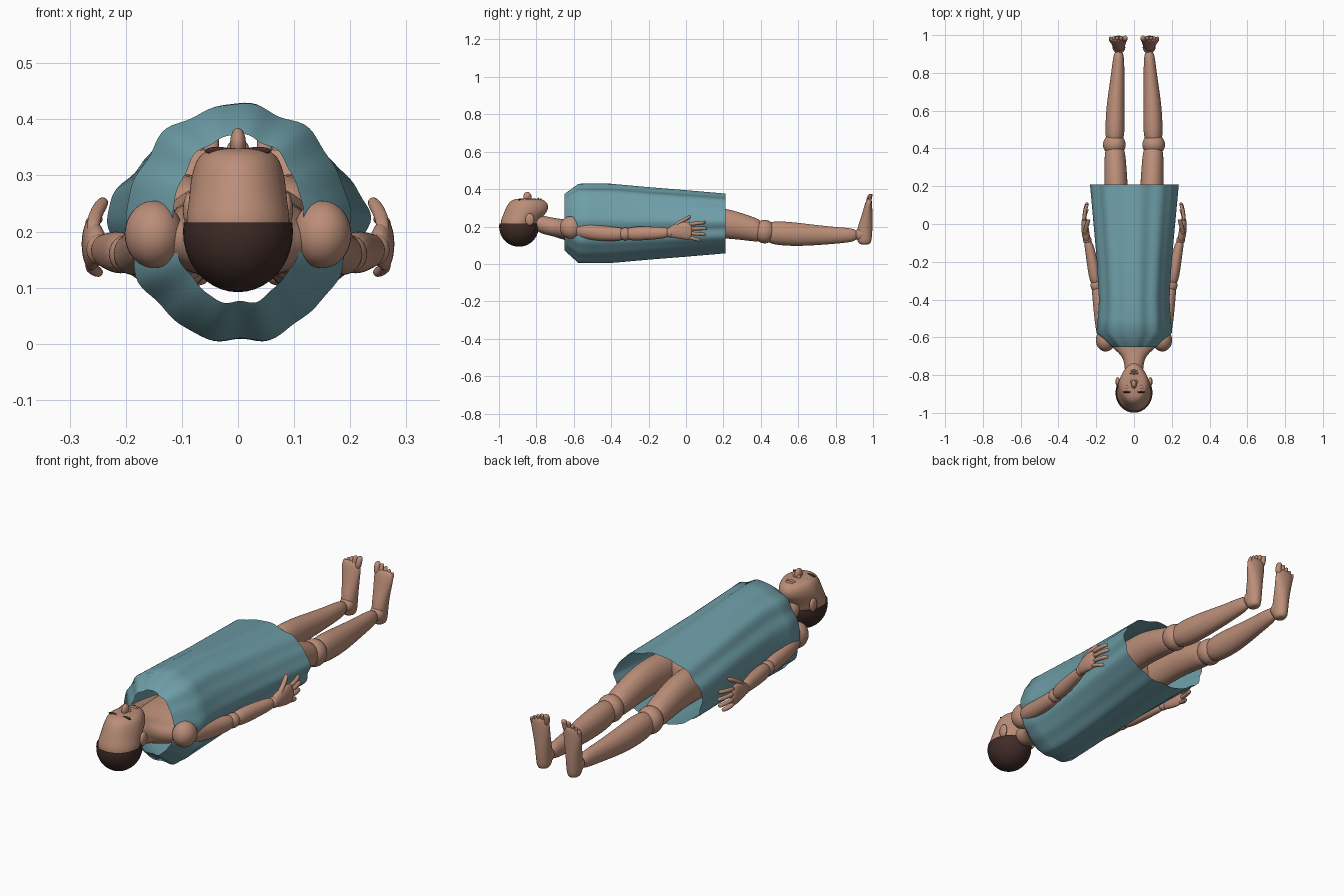
import bpy, bmesh, math
from mathutils import Vector

if "Cube" in bpy.data.objects:
    bpy.data.objects.remove(bpy.data.objects["Cube"])

def material(name, rgb):
    m = bpy.data.materials.new(name)
    m.diffuse_color = (*rgb, 1)
    m.use_nodes = True
    m.node_tree.nodes["Principled BSDF"].inputs["Base Color"].default_value = m.diffuse_color
    return m

SKIN = material("skin", (0.50, 0.27, 0.19))
CLOTH = material("cloth", (0.155, 0.34, 0.39))
HAIR = material("hair", (0.05, 0.025, 0.02))

def finish(name, bm, mat, mirror=False, subsurf=0):
    bmesh.ops.recalc_face_normals(bm, faces=bm.faces)
    for f in bm.faces:
        f.smooth = True
    me = bpy.data.meshes.new(name)
    bm.to_mesh(me)
    bm.free()
    me.materials.append(mat)
    ob = bpy.data.objects.new(name, me)
    bpy.context.collection.objects.link(ob)
    if mirror:
        ob.modifiers.new("mirror", 'MIRROR')
        ob.modifiers["mirror"].use_mirror_merge = False
        ob.modifiers["mirror"].use_clip = False
    if subsurf:
        s = ob.modifiers.new("smooth", 'SUBSURF')
        s.levels = s.render_levels = subsurf
    return ob

def loft(name, sections, axis='Y', n=16, mat=SKIN, mirror=False, subsurf=2,
         shape=None, caps=True):
    """Sections are (x, y, z, radius across x, other radius), rings square to the axis."""
    bm = bmesh.new()
    rings = []
    for i, (x, y, z, ra, rb) in enumerate(sections):
        ring = []
        for k in range(n):
            t = 2 * math.pi * k / n
            fa, fb = shape(t, i) if shape else (1, 1)
            a, b = ra * fa * math.cos(t), rb * fb * math.sin(t)
            ring.append(bm.verts.new((x + a, y, z + b) if axis == 'Y' else (x + a, y + b, z)))
        rings.append(ring)
    for r, s in zip(rings, rings[1:]):
        for k in range(n):
            bm.faces.new((r[k], r[(k + 1) % n], s[(k + 1) % n], s[k]))
    if caps:
        bm.faces.new(rings[0])
        bm.faces.new(rings[-1])
    return finish(name, bm, mat, mirror, subsurf)

def ball(name, loc, radii, mat=SKIN, mirror=False, cut_above=None):
    bm = bmesh.new()
    bmesh.ops.create_uvsphere(bm, u_segments=32, v_segments=20, radius=1)
    for v in bm.verts:
        v.co = Vector(loc) + Vector([c * r for c, r in zip(v.co, radii)])
    if cut_above is not None:
        bmesh.ops.bisect_plane(bm, geom=bm.verts[:] + bm.edges[:] + bm.faces[:],
                               plane_co=(0, 0, cut_above), plane_no=(0, 0, 1), clear_outer=True)
    return finish(name, bm, mat, mirror)

def digit(name, points, r, axis):
    """Finger or toe with a rounded tip."""
    secs = [(*p, r, r) for p in points]
    d = (Vector(points[-1]) - Vector(points[-2])).normalized() * r * 0.6
    secs.append((*(Vector(points[-1]) + d), r * 0.7, r * 0.7))
    return loft(name, secs, axis, 10, mirror=True, subsurf=1)

# gown: open wavy tube, folds deeper toward the hem
def folds(t, i):
    f = 1 + 0.018 * math.sin(9 * t + 0.05 * i) + 0.012 * math.sin(14 * t + 1)
    return f, f

loft("gown", [(0, -.65, .222, .115, .15), (0, -.575, .215, .198, .211), (0, -.50, .215, .19, .212),
              (0, -.40, .215, .184, .211), (0, -.20, .215, .195, .193), (0, 0, .215, .213, .177),
              (0, .21, .215, .232, .159)],
     n=112, mat=CLOTH, subsurf=0, shape=folds, caps=False)

# neck and torso
loft("neck_and_torso", [(0, -.82, .225, .045, .045), (0, -.75, .205, .05, .05), (0, -.70, .195, .06, .05),
                        (0, -.66, .185, .11, .055), (0, -.62, .18, .15, .06), (0, -.50, .19, .15, .08),
                        (0, -.20, .20, .125, .08), (0, 0, .21, .15, .09), (0, .07, .21, .11, .07)], n=24)

# head: face narrows toward the chin
def chin(t, i):
    return 1 - 0.22 * max(0, math.sin(t)), 1

loft("face", [(0, -.893, .17, .085, .09), (0, -.892, .215, .096, .104), (0, -.877, .25, .089, .107),
              (0, -.855, .28, .087, .117), (0, -.845, .315, .081, .112), (0, -.845, .34, .068, .092),
              (0, -.845, .35, .04, .058)], axis='Z', n=24, shape=chin)
ball("hair", (0, -.893, .2), (.098, .106, .108), HAIR, cut_above=.216)
ball("nose", (0, -.848, .358), (.014, .022, .027))
ball("nostril", (.011, -.836, .35), (.008, .01, .01), mirror=True)
ball("eyebrow", (.036, -.89, .344), (.023, .005, .007), HAIR, True)
ball("closed_eye", (.035, -.863, .34), (.018, .011, .01), mirror=True)
ball("upper_lip", (0, -.79, .345), (.024, .006, .009))
ball("lower_lip", (0, -.777, .342), (.02, .006, .009))
ball("ear", (.086, -.835, .238), (.012, .024, .032), mirror=True)

# arms
ball("shoulder", (.15, -.615, .195), (.052, .06, .06), mirror=True)
loft("upper_arm", [(.155, -.62, .19, .04, .045), (.175, -.50, .168, .036, .043),
                   (.187, -.40, .16, .033, .04), (.197, -.32, .16, .03, .034)], mirror=True)
ball("elbow", (.199, -.325, .16), (.031, .036, .034), mirror=True)
loft("forearm", [(.2, -.33, .16, .03, .034), (.212, -.25, .163, .033, .04),
                 (.23, -.15, .165, .028, .033), (.246, -.08, .168, .022, .027)], mirror=True)
ball("wrist", (.247, -.085, .168), (.023, .022, .027), mirror=True)
loft("palm", [(.248, -.10, .17, .019, .026), (.256, -.05, .178, .022, .042),
              (.262, 0, .178, .018, .05), (.262, .035, .175, .014, .045)], mirror=True)
for name, za, zb, tip in [("index_finger", .212, .222, .098), ("middle_finger", .189, .19, .108),
                          ("ring_finger", .165, .158, .10), ("little_finger", .143, .128, .072)]:
    digit(name, [(.262, .01, za), (.264, (tip + .01) / 2, (za + zb) / 2), (.25, tip, zb)], .0105, 'Y')
digit("thumb", [(.258, -.07, .195), (.258, -.03, .226), (.242, .018, .25)], .0125, 'Y')

# legs
loft("thigh", [(.085, -.08, .215, .07, .085), (.093, .10, .22, .065, .085), (.095, .21, .22, .063, .083),
               (.1, .35, .188, .058, .068), (.102, .42, .172, .05, .058)], mirror=True)
ball("knee", (.104, .42, .173), (.06, .058, .063), mirror=True)
loft("lower_leg", [(.103, .41, .17, .05, .06), (.1, .53, .162, .053, .068), (.097, .65, .155, .048, .06),
                   (.085, .80, .152, .035, .045), (.08, .93, .155, .028, .036)], mirror=True)
ball("ankle", (.08, .935, .157), (.034, .032, .036), mirror=True)

# feet point up, soles face +y
loft("foot", [(.08, .957, .102, .022, .027), (.08, .953, .122, .033, .04), (.08, .954, .18, .035, .044),
              (.082, .967, .25, .041, .031), (.086, .975, .315, .051, .021), (.086, .98, .352, .046, .013)],
     axis='Z', mirror=True)
for i, (x, top, r) in enumerate([(.047, .367, .0145), (.07, .366, .0105), (.09, .358, .01),
                                 (.108, .349, .0095), (.125, .338, .009)]):
    digit(f"toe_{i + 1}", [(x * .8 + .016, .976, top - .05), (x, .978, top - .02), (x, .985, top)], r, 'Z')
